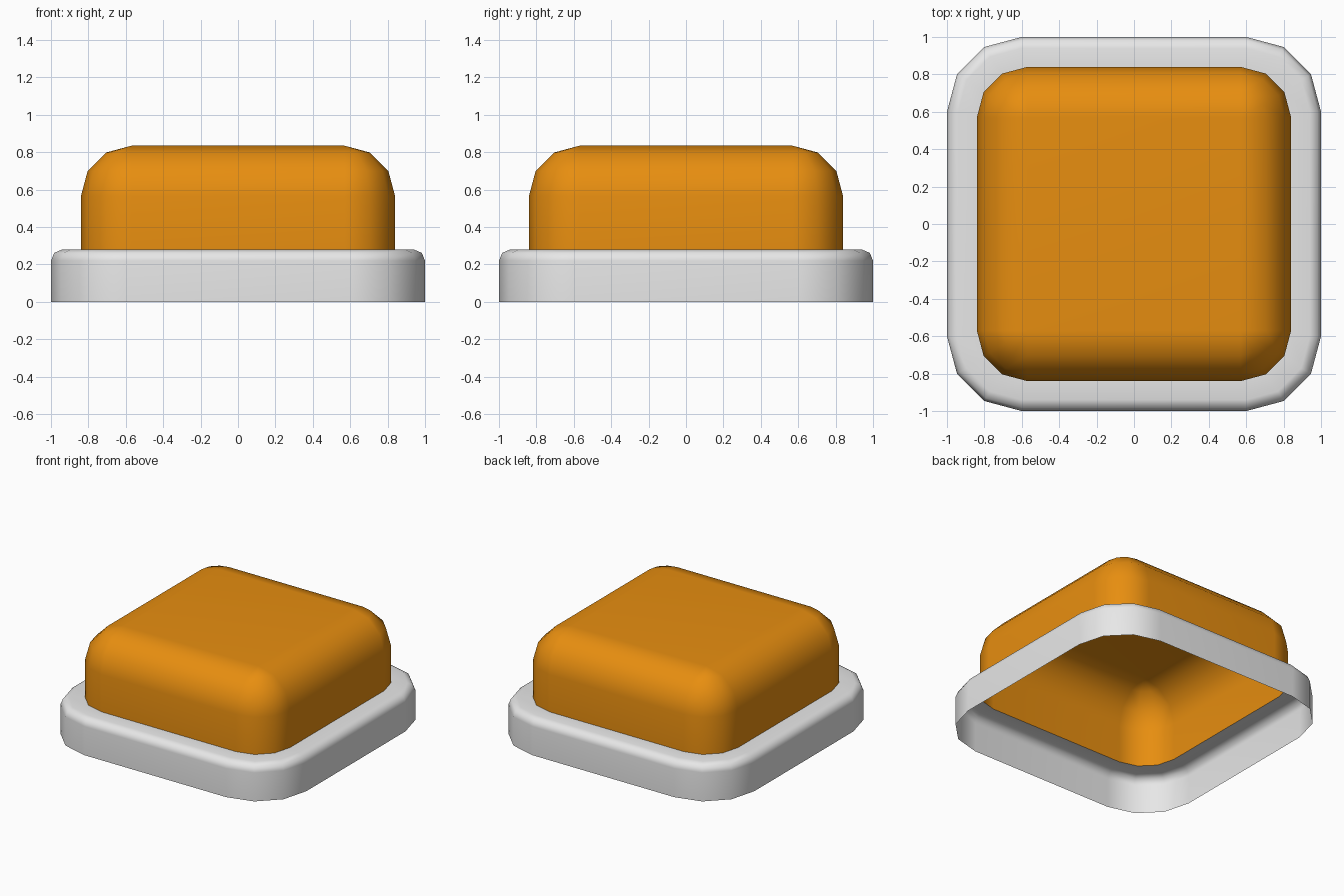
import bpy, bmesh
from math import sin, cos, pi, radians

old = bpy.data.objects.get("Cube")
if old:
    bpy.data.objects.remove(old, do_unlink=True)

SEGMENTS = 3  # facets per rounded corner


def material(name, rgb):
    mat = bpy.data.materials.new(name)
    mat.use_nodes = True
    color = (*rgb, 1)
    mat.diffuse_color = color
    mat.node_tree.nodes["Principled BSDF"].inputs["Base Color"].default_value = color
    return mat


def rounded_square(half, radius, z):
    """Counter-clockwise ring of points around a rounded square."""
    points = []
    for corner in range(4):
        middle = corner * pi / 2 + pi / 4
        sx = 1 if cos(middle) > 0 else -1
        sy = 1 if sin(middle) > 0 else -1
        for i in range(SEGMENTS + 1):
            a = corner * pi / 2 + i * pi / 2 / SEGMENTS
            points.append((sx * (half - radius) + radius * cos(a),
                           sy * (half - radius) + radius * sin(a), z))
    return points


def rounded_edge(half, corner, edge, top, steps):
    """Rings that curve from the wall inward to the top."""
    rings = []
    for i in range(steps + 1):
        a = i * pi / 2 / steps
        inset = edge * (1 - cos(a))
        rings.append((half - inset, corner - inset, top - edge * (1 - sin(a))))
    return rings


def shell(name, rings, mat, closed_top):
    """Open-bottomed skin lofted through the rings."""
    bm = bmesh.new()
    loops = [[bm.verts.new(p) for p in rounded_square(*ring)] for ring in rings]
    for low, high in zip(loops, loops[1:]):
        for i in range(len(low)):
            j = (i + 1) % len(low)
            bm.faces.new((low[i], low[j], high[j], high[i]))
    if closed_top:
        bm.faces.new(loops[-1])
    bmesh.ops.remove_doubles(bm, verts=bm.verts, dist=0.0005)
    mesh = bpy.data.meshes.new(name)
    bm.to_mesh(mesh)
    bm.free()
    obj = bpy.data.objects.new(name, mesh)
    bpy.context.collection.objects.link(obj)
    mesh.materials.append(mat)
    bpy.ops.object.select_all(action='DESELECT')
    obj.select_set(True)
    bpy.context.view_layer.objects.active = obj
    bpy.ops.object.shade_smooth_by_angle(angle=radians(50))
    # Keep the large faces flat while the rounded edges blend
    weighted = obj.modifiers.new("Flat faces", 'WEIGHTED_NORMAL')
    weighted.keep_sharp = True
    return obj


grey = material("light grey", (0.8, 0.8, 0.8))
orange = material("orange", (0.8, 0.27, 0.005))

RIM_TOP = 0.28
CAP_HALF, CAP_RADIUS = 0.84, 0.27

# Base surround: straight wall, small rounded edge, flat rim up to the cap
shell("base_surround",
      [(1, 0.4, 0)] + rounded_edge(1, 0.4, 0.06, RIM_TOP, 2)
      + [(CAP_HALF, CAP_RADIUS, RIM_TOP)],
      grey, False)

# Button cap: hollow block with large rounded edges
shell("button_cap",
      [(CAP_HALF, CAP_RADIUS, RIM_TOP)]
      + rounded_edge(CAP_HALF, CAP_RADIUS, CAP_RADIUS, 0.835, SEGMENTS),
      orange, True)
